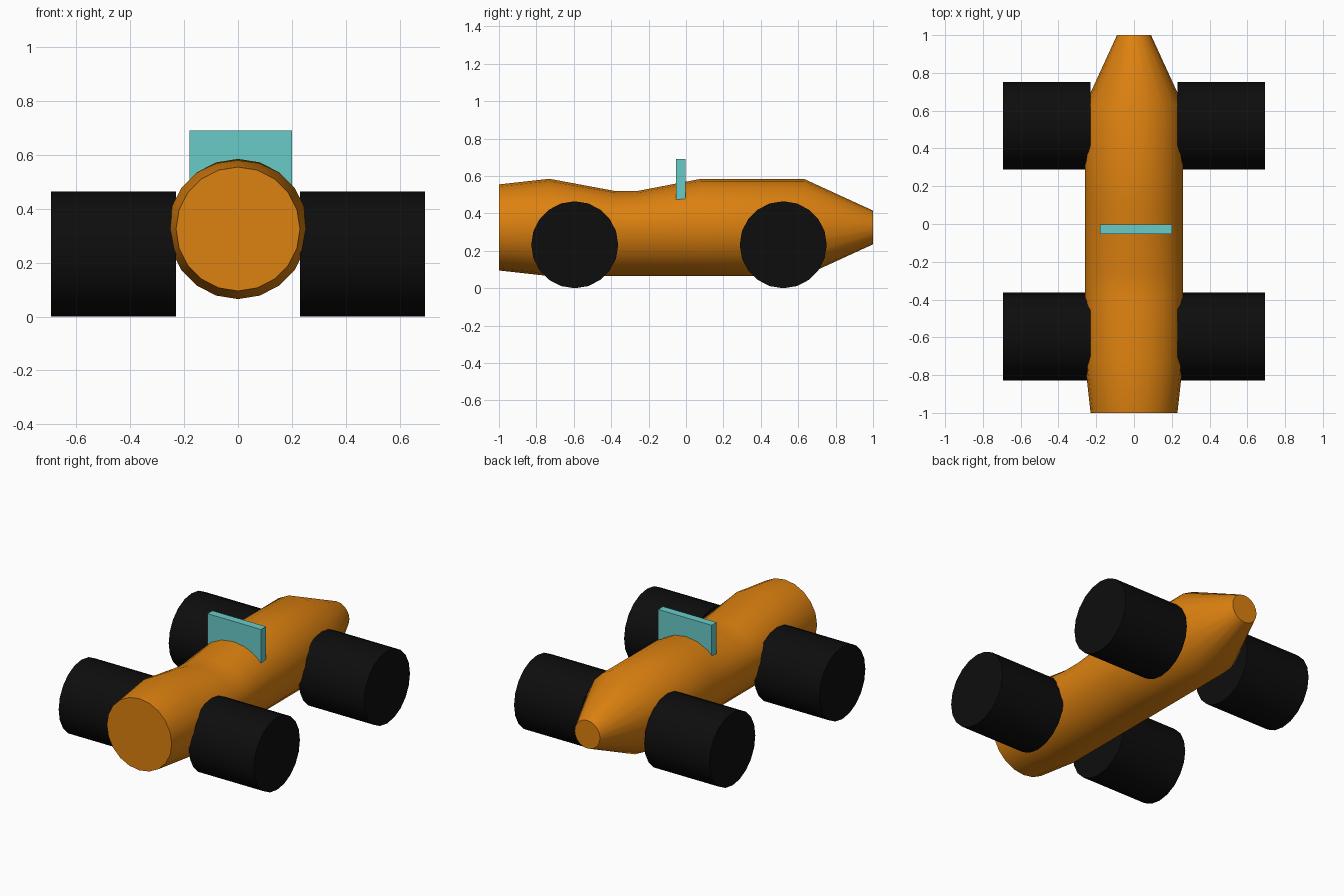
import bpy, bmesh
from math import sin, cos, pi, radians

if "Cube" in bpy.data.objects:
    bpy.data.objects.remove(bpy.data.objects["Cube"])

SIDES = 20


def paint(obj, name, color):
    mat = bpy.data.materials.new(name)
    mat.diffuse_color = (*color, 1)
    mat.use_nodes = True
    mat.node_tree.nodes["Principled BSDF"].inputs["Base Color"].default_value = mat.diffuse_color
    obj.data.materials.append(mat)


def loft(name, rings):
    """Closed tube through equal-length rings of points."""
    bm = bmesh.new()
    loops = [[bm.verts.new(p) for p in ring] for ring in rings]
    n = len(loops[0])
    for a, b in zip(loops, loops[1:]):
        for i in range(n):
            j = (i + 1) % n
            bm.faces.new((a[i], a[j], b[j], b[i]))
    bm.faces.new(loops[0])
    bm.faces.new(loops[-1])
    bmesh.ops.recalc_face_normals(bm, faces=bm.faces)
    mesh = bpy.data.meshes.new(name)
    bm.to_mesh(mesh)
    bm.free()
    obj = bpy.data.objects.new(name, mesh)
    bpy.context.collection.objects.link(obj)
    bpy.ops.object.select_all(action='DESELECT')
    obj.select_set(True)
    bpy.context.view_layer.objects.active = obj
    bpy.ops.object.shade_smooth_by_angle(angle=radians(40))
    return obj


angles = [pi / 2 + 2 * pi * i / SIDES for i in range(SIDES)]

# Body: y, radius, flattening of the upper half at the cockpit dip
sections = [(-1, 0.23, 1), (-0.73, 0.26, 1), (-0.38, 0.26, 0.75),
            (-0.26, 0.26, 0.75), (0.08, 0.26, 1), (0.63, 0.26, 1),
            (1, 0.09, 1)]
body = loft("body", [
    [(r * cos(a), y, 0.325 + r * sin(a) * (dip if sin(a) > 0 else 1)) for a in angles]
    for y, r, dip in sections])
paint(body, "orange", (0.72, 0.22, 0.005))

# Wheels
R = 0.2325
for end, y in (("front", -0.595), ("rear", 0.52)):
    for side, s in (("left", -1), ("right", 1)):
        wheel = loft(f"{end}_{side}_wheel", [
            [(s * x, y + R * cos(a), R + R * sin(a)) for a in angles]
            for x in (0.23, 0.693)])
        paint(wheel, "black", (0.004, 0.004, 0.004))

# Windshield
bpy.ops.mesh.primitive_cube_add(size=1, location=(0.01, -0.028, 0.52))
shield = bpy.context.object
shield.name = "windshield"
shield.scale = (0.38, 0.05, 0.34)
paint(shield, "teal", (0.14, 0.6, 0.58))
